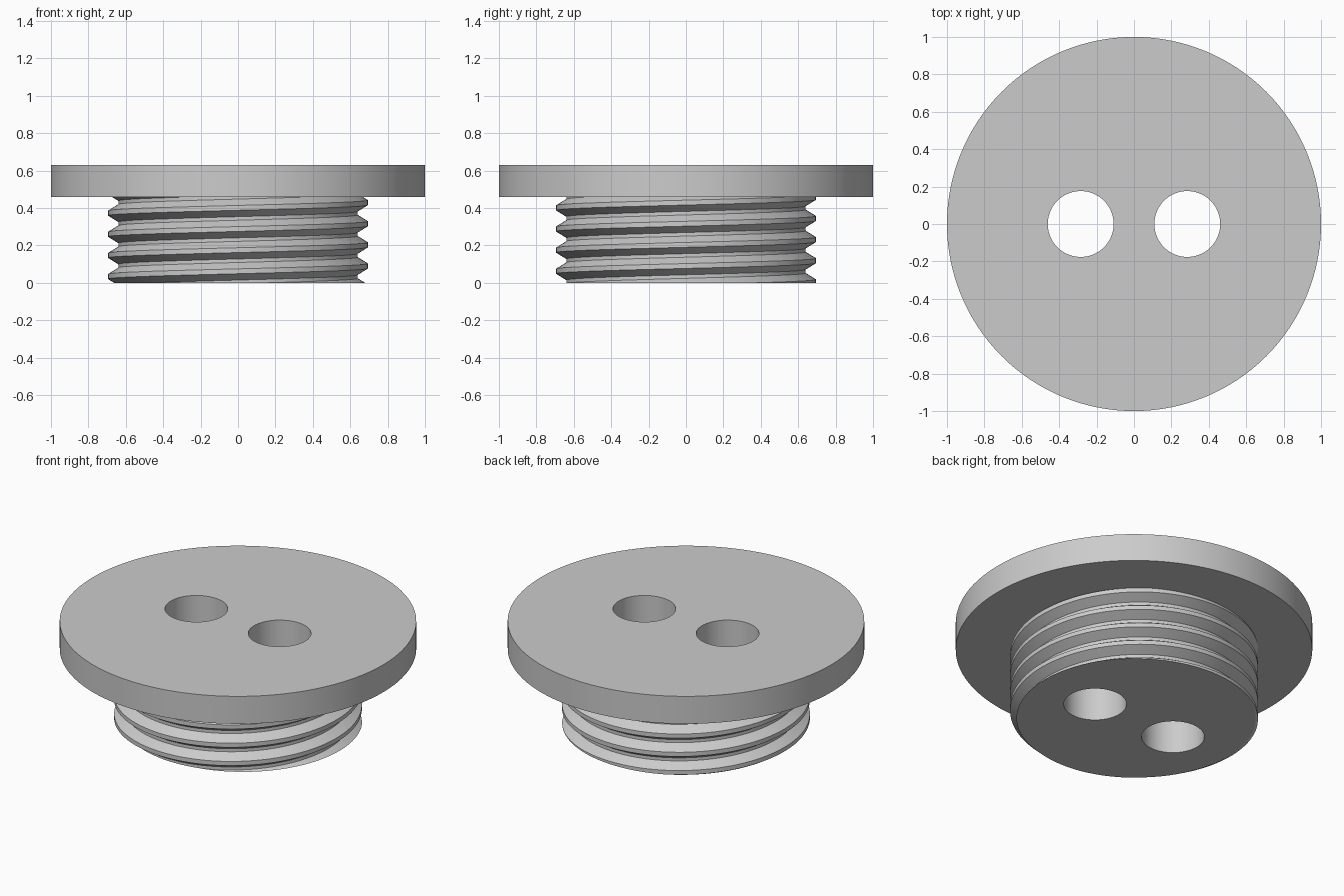
import bpy, bmesh, math

cube = bpy.data.objects.get("Cube")
if cube:
    bpy.data.objects.remove(cube)

SEGMENTS = 128
PITCH, CREST_Z = 0.113, 0.09
ROOT_R, CREST_R = 0.64, 0.695
NECK_TOP, CAP_TOP, CAP_R = 0.46, 0.63, 1.0
CREST_HALF, FLANK = 0.013, 0.034


def thread_radius(offset):
    """Radius at a height offset from the nearest crest."""
    d = abs((offset + PITCH / 2) % PITCH - PITCH / 2)
    t = min(max((d - CREST_HALF) / FLANK, 0), 1)
    return CREST_R + (ROOT_R - CREST_R) * t


def column(angle):
    """Section of the plug wall and flange rim at one angle."""
    base = CREST_Z + PITCH * angle / math.tau
    breaks = (-CREST_HALF - FLANK, -CREST_HALF, CREST_HALF, CREST_HALF + FLANK)
    section = []
    for turn in range(-3, 6):
        for b in breaks:
            z = min(max(base + turn * PITCH + b, 0), NECK_TOP)
            section.append((thread_radius(z - base), z))
    return section + [(CAP_R, NECK_TOP), (CAP_R, CAP_TOP)]


# Threaded plug and flange as one solid
bm = bmesh.new()
columns = []
for i in range(SEGMENTS + 1):
    a = math.tau * i / SEGMENTS
    columns.append([bm.verts.new((r * math.cos(a), r * math.sin(a), z))
                    for r, z in column(a)])
for left, right in zip(columns, columns[1:]):
    for j in range(len(left) - 1):
        bm.faces.new((left[j], right[j], right[j + 1], left[j + 1]))
bmesh.ops.remove_doubles(bm, verts=bm.verts, dist=0.0002)
bmesh.ops.dissolve_degenerate(bm, edges=bm.edges, dist=0.0001)
bmesh.ops.holes_fill(bm, edges=[e for e in bm.edges if e.is_boundary], sides=0)
bmesh.ops.recalc_face_normals(bm, faces=bm.faces)
mesh = bpy.data.meshes.new("threaded_plug")
bm.to_mesh(mesh)
bm.free()
plug = bpy.data.objects.new("threaded_plug", mesh)
bpy.context.collection.objects.link(plug)

# Grey material
grey = bpy.data.materials.new("plain grey")
grey.use_nodes = True
colour = (0.6, 0.6, 0.6, 1)
grey.diffuse_color = colour
grey.node_tree.nodes["Principled BSDF"].inputs["Base Color"].default_value = colour
mesh.materials.append(grey)

# Two through holes
for side in (-1, 1):
    bpy.ops.mesh.primitive_cylinder_add(vertices=64, radius=0.176, depth=2,
                                        location=(side * 0.285, 0, 0.3))
    cutter = bpy.context.object
    cutter.name = "hole_cutter"
    cutter.hide_render = True
    cutter.data.materials.append(grey)
    bpy.ops.object.select_all(action='DESELECT')
    plug.select_set(True)
    bpy.context.view_layer.objects.active = plug
    cut = plug.modifiers.new("hole", 'BOOLEAN')
    cut.operation = 'DIFFERENCE'
    cut.solver = 'EXACT'
    cut.object = cutter
    bpy.ops.object.modifier_apply(modifier=cut.name)
    bpy.data.objects.remove(cutter)

bpy.ops.object.shade_smooth_by_angle(angle=math.radians(25))
